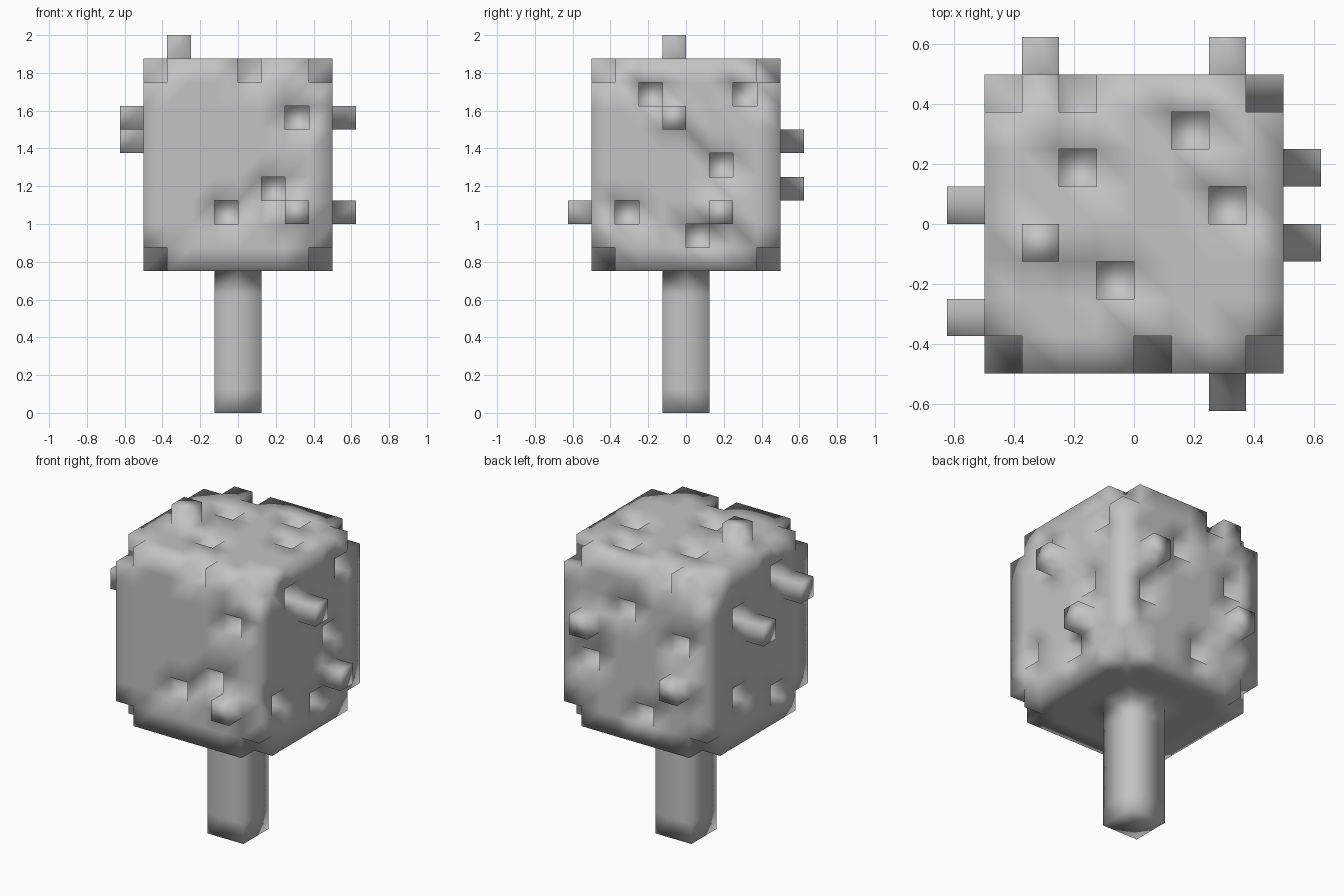
import bpy
import bmesh
from mathutils import Vector

cube = bpy.data.objects.get("Cube")
if cube:
    bpy.data.objects.remove(cube, do_unlink=True)

UNIT = 0.125           # edge of one block
W, H, TRUNK = 8, 9, 6  # crown width, crown height and trunk height in blocks


def box(xs, ys, zs):
    return {(x, y, z) for x in xs for y in ys for z in zs}


# Crown and trunk as solid sets of blocks
blocks = box(range(W), range(W), range(TRUNK, TRUNK + H))
blocks |= box((3, 4), (3, 4), range(TRUNK))

# All eight crown corners are knocked out
last = W - 1
blocks -= box((0, last), (0, last), (TRUNK, TRUNK + H - 1))

# Each side: a rule that places (u, v, depth), then its pits and its bumps
sides = [
    (lambda u, v, d: (u, d, v + TRUNK),
     [(4, 8), (6, 6), (5, 3), (3, 2)], [(6, 2)]),                        # front
    (lambda u, v, d: (u, last - d, v + TRUNK),
     [(2, 8), (4, 6), (1, 5), (6, 3), (3, 1)], [(6, 5), (1, 3)]),        # back
    (lambda u, v, d: (last - d, u, v + TRUNK),
     [(2, 7), (6, 7), (5, 4), (1, 2), (4, 1)], [(3, 6), (5, 2)]),        # left
    (lambda u, v, d: (d, u, v + TRUNK),
     [(2, 7), (5, 6), (5, 2), (2, 1)], [(1, 6), (4, 5)]),                # right
    (lambda u, v, d: (u, v, TRUNK + H - 1 - d),
     [(5, 6), (2, 5), (6, 4), (3, 2)], [(1, 3)]),                        # top
]
for place, pits, bumps in sides:
    blocks -= {place(u, v, 0) for u, v in pits}
    blocks |= {place(u, v, -1) for u, v in bumps}

# Skin: one quad wherever a block meets empty space
bm = bmesh.new()
corners = {}


def corner(p):
    key = tuple(p)
    if key not in corners:
        corners[key] = bm.verts.new(((p[0] - W / 2) * UNIT, (p[1] - W / 2) * UNIT, p[2] * UNIT))
    return corners[key]


for cell in sorted(blocks):
    for axis in range(3):
        for step in (0, 1):
            beside = list(cell)
            beside[axis] += 1 if step else -1
            if tuple(beside) in blocks:
                continue
            a, b = (axis + 1) % 3, (axis + 2) % 3
            ring = []
            for da, db in ((0, 0), (1, 0), (1, 1), (0, 1)):
                p = list(cell)
                p[axis] += step
                p[a] += da
                p[b] += db
                ring.append(corner(p))
            bm.faces.new(ring if step else ring[::-1])

# Merge flat areas into large faces, then shade the whole skin smooth
bmesh.ops.dissolve_limit(bm, angle_limit=0.01, verts=bm.verts[:], edges=bm.edges[:])
bmesh.ops.triangulate(bm, faces=bm.faces[:])
for face in bm.faces:
    face.smooth = True

mesh = bpy.data.meshes.new("block_tree")
bm.to_mesh(mesh)
bm.free()
tree = bpy.data.objects.new("block_tree", mesh)
bpy.context.collection.objects.link(tree)

# Single plain grey
grey = bpy.data.materials.new("plain_grey")
grey.use_nodes = True
colour = (0.55, 0.55, 0.55, 1.0)
grey.diffuse_color = colour
grey.node_tree.nodes["Principled BSDF"].inputs["Base Color"].default_value = colour
mesh.materials.append(grey)
